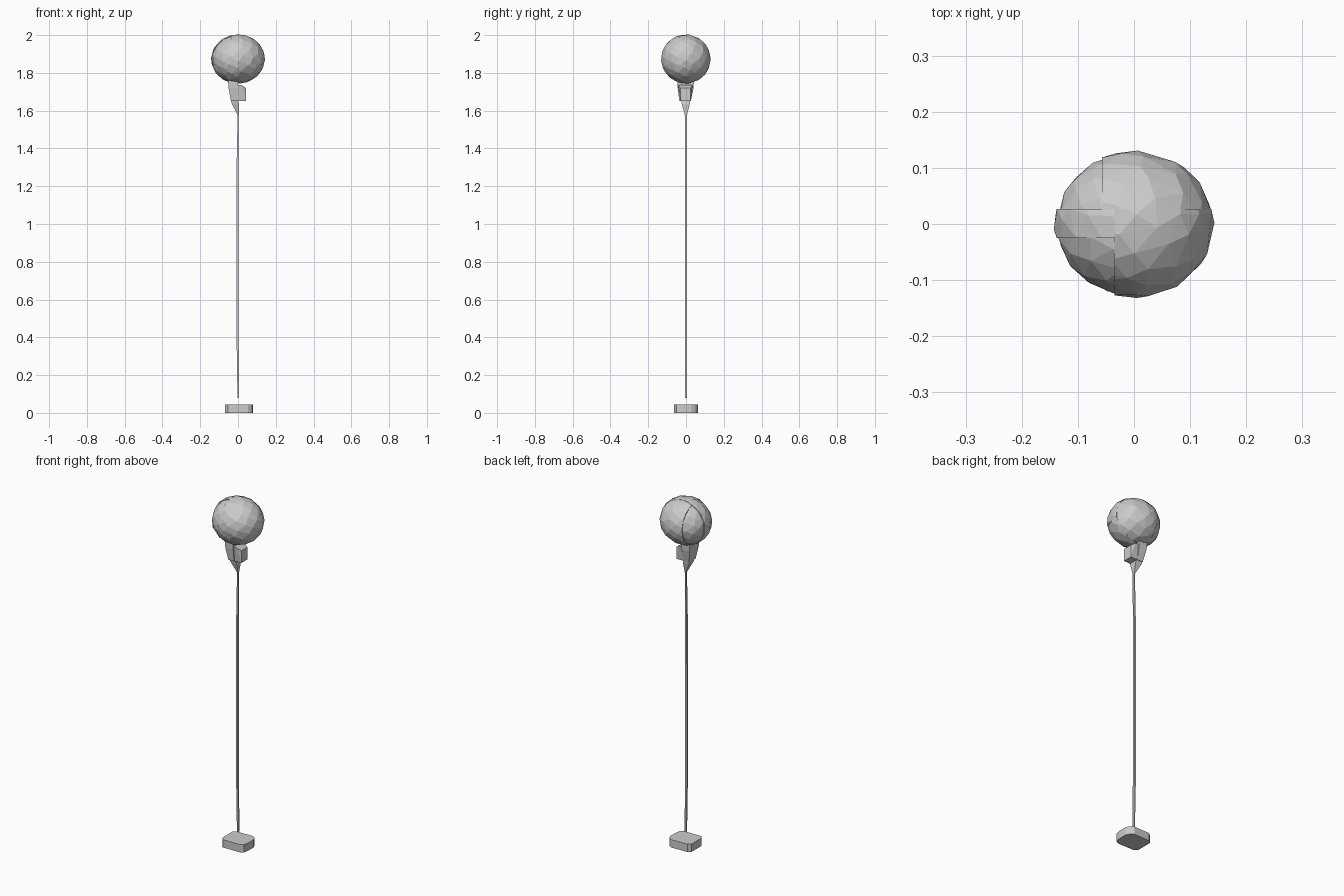
import bpy, bmesh, math, random
from mathutils import Vector

if "Cube" in bpy.data.objects:
    bpy.data.objects.remove(bpy.data.objects["Cube"])

random.seed(4)
CENTRE = Vector((0, 0, 1.873))
RADII = (0.142, 0.131, 0.130)


def finish(bm, name):
    bmesh.ops.recalc_face_normals(bm, faces=bm.faces)
    mesh = bpy.data.meshes.new(name)
    bm.to_mesh(mesh)
    bm.free()
    obj = bpy.data.objects.new(name, mesh)
    bpy.context.collection.objects.link(obj)
    return obj


def hull(points):
    bm = bmesh.new()
    for p in points:
        bm.verts.new(p)
    res = bmesh.ops.convex_hull(bm, input=bm.verts)
    loose = [v for v in bm.verts if not v.link_faces]
    bmesh.ops.delete(bm, geom=loose, context='VERTS')
    bmesh.ops.dissolve_limit(bm, angle_limit=0.03, verts=bm.verts, edges=bm.edges)
    return bm


def loft(name, sections):
    """Convex block through rectangles (x0, x1, y0, y1, z)."""
    pts = []
    for x0, x1, y0, y1, z in sections:
        pts += [(x, y, z) for x in (x0, x1) for y in (y0, y1)]
    return finish(hull(pts), name)


def faceted_ball(count, scale):
    """Irregular flat-faced ellipsoid, from spirally scattered points."""
    pts, turn = [], random.random() * 6
    for i in range(count):
        z = 1 - 2 * (i + 0.5) / count
        a = i * 2.39996 + turn + random.uniform(-0.12, 0.12)
        r = math.sqrt(1 - z * z)
        d = (r * math.cos(a), r * math.sin(a), z)
        pts.append(CENTRE + Vector([d[k] * RADII[k] * scale for k in range(3)]))
    return hull(pts)


def chunk(name, low, high, scale):
    """Piece of the ball kept between two box corners, closed on its cuts."""
    bm = faceted_ball(110, scale)
    for axis in range(3):
        for limit, sign in ((low[axis], -1), (high[axis], 1)):
            if limit is None:
                continue
            co, no = Vector(), Vector()
            co[axis], no[axis] = limit, sign
            res = bmesh.ops.bisect_plane(bm, geom=bm.verts[:] + bm.edges[:] + bm.faces[:],
                                         plane_co=co, plane_no=no, clear_outer=True)
            edges = [e for e in res['geom_cut'] if isinstance(e, bmesh.types.BMEdge)]
            bmesh.ops.contextual_create(bm, geom=edges)
    return finish(bm, name)


# Balloon made of stepped, faceted chunks
N = None
chunk("balloon_front_top", (-0.035, N, 1.845), (N, 0.027, N), 1.01)
chunk("balloon_front_bottom", (-0.06, N, N), (N, 0.027, 1.845), 1.0)
chunk("balloon_left_front_top", (N, N, 1.845), (-0.035, -0.025, N), 0.985)
chunk("balloon_left_front_bottom", (N, N, N), (-0.06, -0.025, 1.845), 1.0)
chunk("balloon_left_middle", (N, -0.025, N), (-0.035, 0.027, N), 1.01)
chunk("balloon_back_right", (-0.057, 0.027, N), (N, N, N), 1.0)
chunk("balloon_back_left", (N, 0.027, N), (-0.057, N, N), 0.98)

# Neck block and tapered knot under the balloon
loft("neck_left", [(-0.053, 0.0, -0.045, 0.042, 1.76), (-0.05, 0.0, -0.044, 0.04, 1.72),
                   (-0.037, 0.0, -0.035, 0.025, 1.65)])
loft("neck_right", [(0.0, 0.02, -0.04, 0.035, 1.735), (0.0, 0.042, -0.03, 0.025, 1.72),
                    (0.0, 0.042, -0.03, 0.025, 1.65)])
loft("knot", [(-0.037, 0.0, -0.025, 0.022, 1.652), (-0.032, 0.006, -0.022, 0.02, 1.635),
              (-0.002, 0.004, -0.006, 0.005, 1.575)])

# String in three slightly shifted lengths
for part, z0, z1, x0, x1, xa, xb in (("lower", 0.08, 0.33, -0.003, 0.005, -0.006, 0.004),
                                     ("middle", 0.33, 1.33, -0.009, 0.002, -0.008, 0.002),
                                     ("upper", 1.33, 1.58, -0.007, 0.003, -0.002, 0.004)):
    loft("string_" + part, [(x0, x1, -0.006, 0.005, z0), (xa, xb, -0.006, 0.005, z1)])

# Weight: low block with cut corners
outline = [(-0.068, -0.045), (-0.053, -0.063), (0.053, -0.063), (0.074, -0.05), (0.08, -0.02),
           (0.08, 0.03), (0.07, 0.05), (0.05, 0.063), (-0.05, 0.06), (-0.068, 0.045)]
finish(hull([(x, y, z) for x, y in outline for z in (0.0, 0.045)]), "weight")
